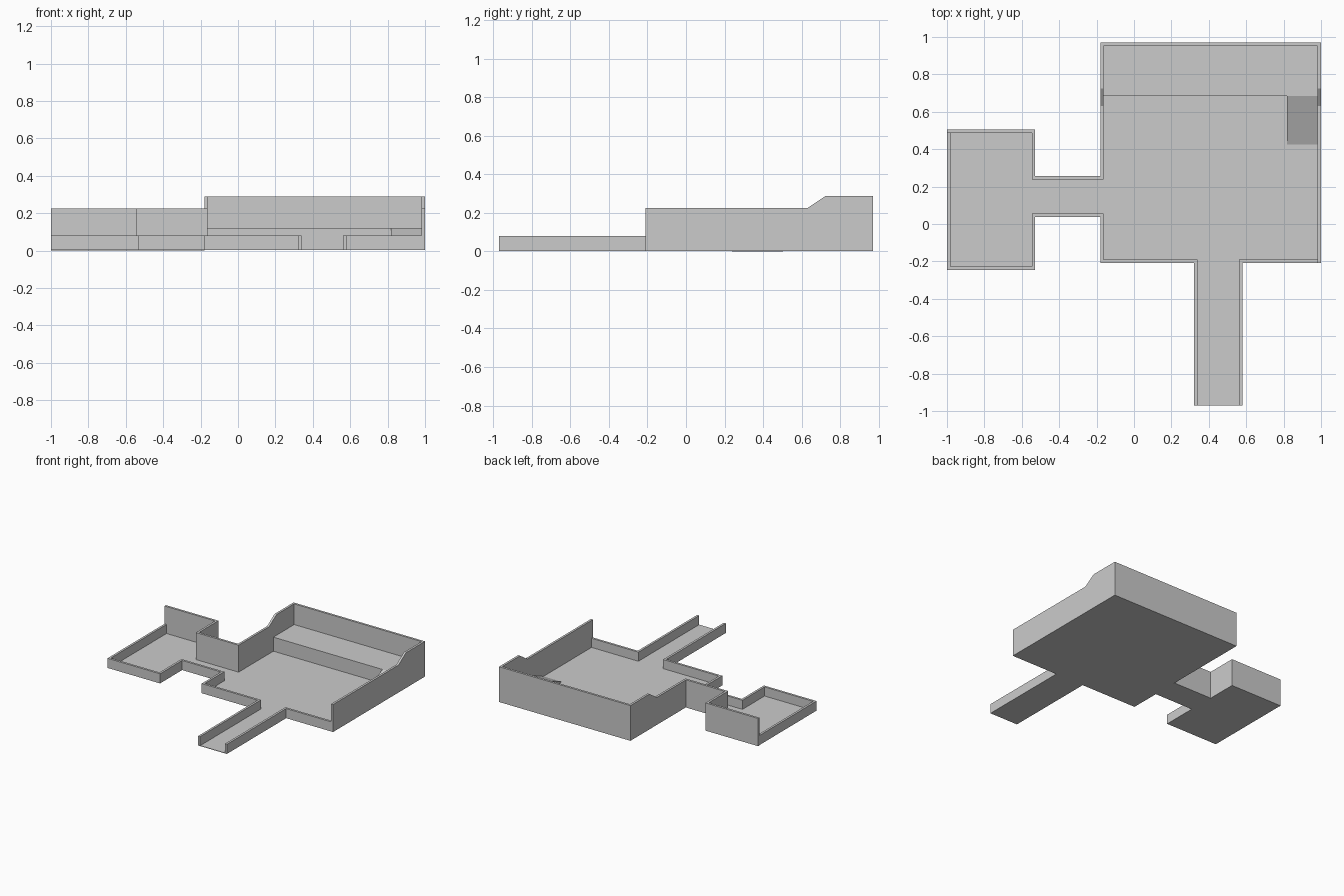
import bpy, bmesh
from mathutils import Vector

if "Cube" in bpy.data.objects:
    bpy.data.objects.remove(bpy.data.objects["Cube"])

T = 0.018                                  # wall thickness
FLOOR, LOW, MID, HIGH = 0.006, 0.08, 0.225, 0.288


def prism(name, pts, lo, hi, axis="z"):
    """Extrude a flat outline: (x, y) along z, or (y, z) along x."""
    bm = bmesh.new()
    place = (lambda p: (p[0], p[1], lo)) if axis == "z" else (lambda p: (lo, p[0], p[1]))
    face = bm.faces.new([bm.verts.new(place(p)) for p in pts])
    new = bmesh.ops.extrude_face_region(bm, geom=[face])["geom"]
    move = Vector((0, 0, hi - lo)) if axis == "z" else Vector((hi - lo, 0, 0))
    bmesh.ops.translate(bm, vec=move, verts=[v for v in new if isinstance(v, bmesh.types.BMVert)])
    bmesh.ops.recalc_face_normals(bm, faces=bm.faces)
    me = bpy.data.meshes.new(name)
    bm.to_mesh(me)
    bm.free()
    ob = bpy.data.objects.new(name, me)
    bpy.context.collection.objects.link(ob)
    return ob


def wall(name, path, top, base=FLOOR):
    """Wall strip along the outer line, thickened to the left with mitred corners."""
    pts = [Vector(p) for p in path]
    norms = []
    for a, b in zip(pts, pts[1:]):
        d = (b - a).normalized()
        norms.append(Vector((-d.y, d.x)))
    inner = []
    for i, p in enumerate(pts):
        if i in (0, len(pts) - 1):
            off = norms[0] if i == 0 else norms[-1]
        else:
            off = norms[i - 1] + norms[i]   # all corners are right angles
        inner.append(p + off * T)
    return prism(name, pts + inner[::-1], base, top)


# outer outline, anticlockwise, in runs of equal wall height
low_east = [(0.579, -0.97), (0.579, -0.209), (1, -0.209)]
tall_west = [(-0.18, 0.257), (-0.528, 0.257), (-0.528, 0.504), (-1, 0.504)]
low_west = [(-1, -0.246), (-0.528, -0.246), (-0.528, 0.038), (-0.18, 0.038),
            (-0.18, -0.209), (0.322, -0.209), (0.322, -0.97)]

# floor slab
prism("floor", low_east + [(1, 0.97), (-0.18, 0.97)] + tall_west + low_west, 0.002, FLOOR)

# low front walls and raised side-room walls
wall("low_wall_east", low_east[:2] + [(1 - T, -0.209)], LOW)
wall("low_wall_west", [(-1, 0.504 - T)] + low_west, LOW)
wall("side_room_tall_wall", tall_west, MID, 0.0)

# main room side walls with a slanted step up, and the back wall
for name, x, y0 in (("main_right_wall", 1 - T, -0.209), ("main_left_wall", -0.18, 0.257 - T)):
    prism(name, [(y0, FLOOR), (0.97, FLOOR), (0.97, HIGH), (0.725, HIGH), (0.63, MID), (y0, MID)],
          x, x + T, "x")
wall("main_back_wall", [(1 - T, 0.97), (-0.18 + T, 0.97)], HIGH)

# raised stage and its ramp
prism("stage", [(0.685, FLOOR), (0.97 - T, FLOOR), (0.97 - T, 0.12), (0.685, 0.12)],
      -0.18 + T, 1 - T, "x")
prism("ramp", [(0.425, FLOOR), (0.685, FLOOR), (0.685, 0.12)], 0.818, 1 - T, "x")
